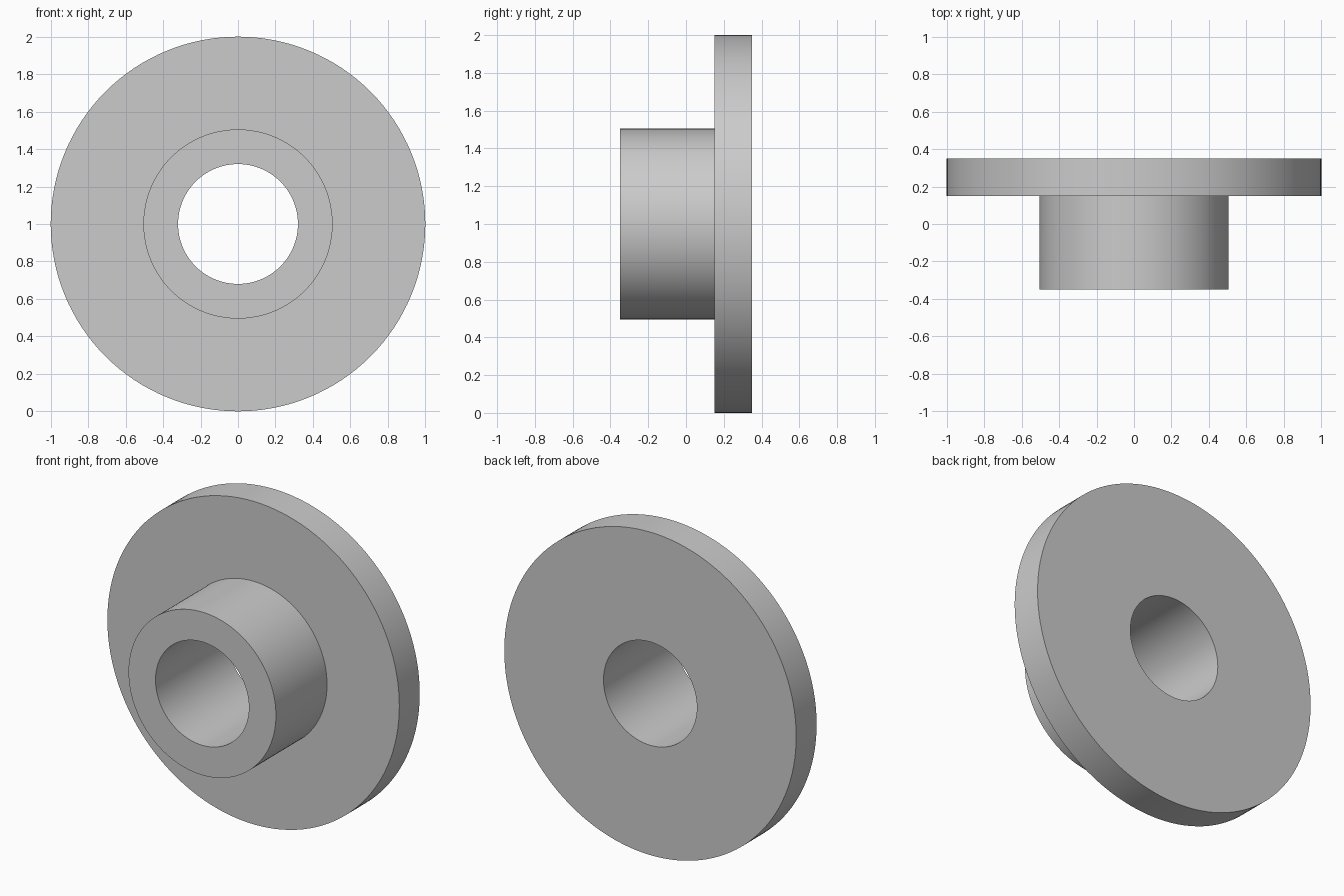
import bpy, bmesh
from math import cos, sin, tau

cube = bpy.data.objects.get("Cube")
if cube:
    bpy.data.objects.remove(cube, do_unlink=True)

SEGMENTS = 128
BORE, HUB, RIM = 0.32, 0.505, 1.0        # radii
FRONT, STEP, BACK = -0.35, 0.15, 0.35    # positions along the y axis
CENTRE_Z = 1.0

# Plain grey material
grey = bpy.data.materials.new("plain grey")
grey.use_nodes = True
colour = (0.6, 0.6, 0.6, 1)
grey.diffuse_color = colour
grey.node_tree.nodes["Principled BSDF"].inputs["Base Color"].default_value = colour

# Closed half section: bore, hub, shoulder, disc rim, back face
profile = [(BORE, FRONT), (HUB, FRONT), (HUB, STEP),
           (RIM, STEP), (RIM, BACK), (BORE, BACK)]

# Turn the section around the y axis
bm = bmesh.new()
rings = [[bm.verts.new((r * cos(tau * i / SEGMENTS), y,
                        CENTRE_Z + r * sin(tau * i / SEGMENTS)))
          for i in range(SEGMENTS)] for r, y in profile]
for k, ring in enumerate(rings):
    following = rings[(k + 1) % len(rings)]
    for i in range(SEGMENTS):
        j = (i + 1) % SEGMENTS
        bm.faces.new((ring[i], ring[j], following[j], following[i]))
bmesh.ops.recalc_face_normals(bm, faces=bm.faces)
mesh = bpy.data.meshes.new("flanged_bushing")
bm.to_mesh(mesh)
bm.free()
mesh.materials.append(grey)

bushing = bpy.data.objects.new("flanged_bushing", mesh)
bpy.context.collection.objects.link(bushing)

# Smooth the round walls, keep the rims crisp
bpy.ops.object.select_all(action="DESELECT")
bushing.select_set(True)
bpy.context.view_layer.objects.active = bushing
bpy.ops.object.shade_smooth_by_angle()
